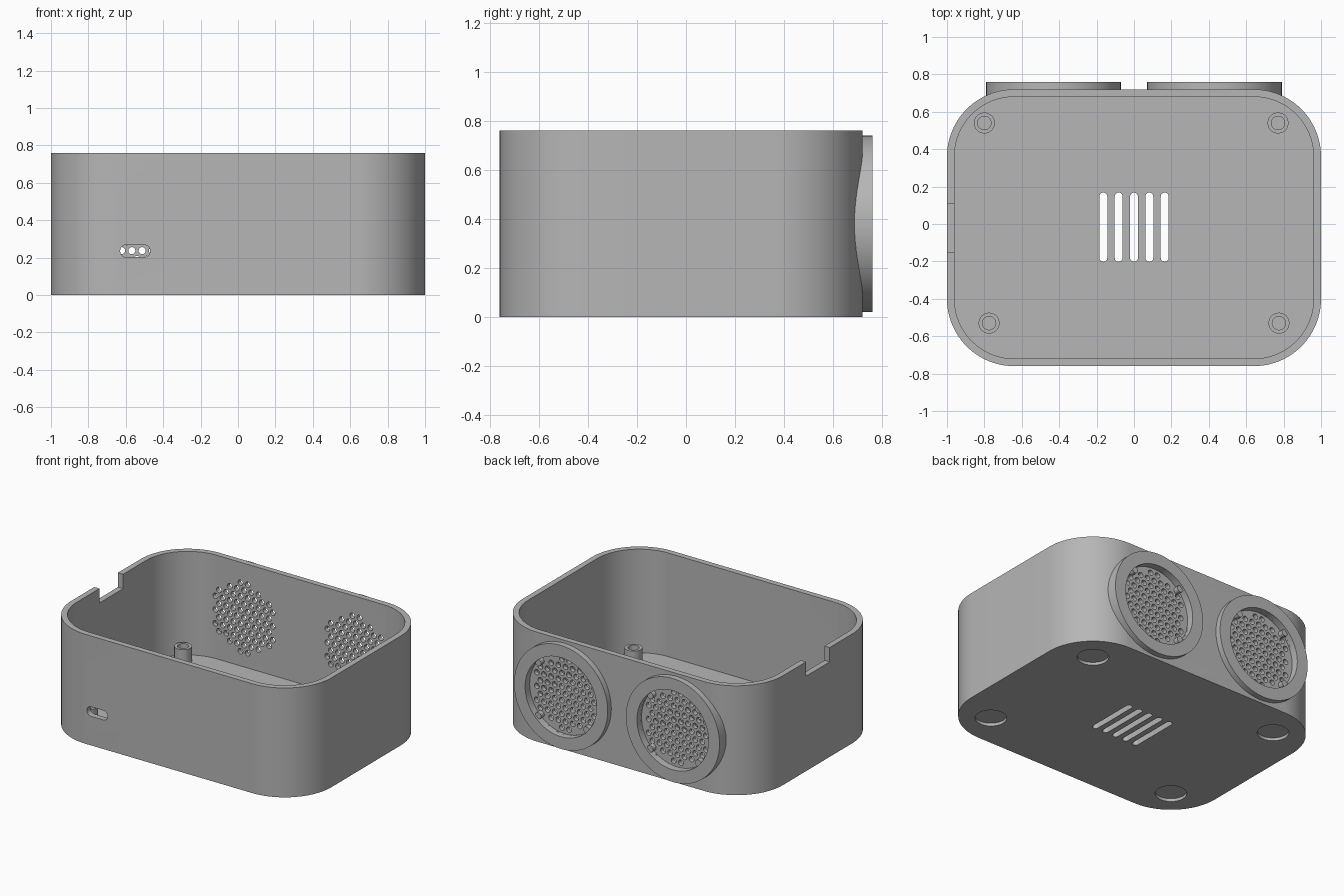
import bpy, bmesh
from math import sin, cos, pi, sqrt, hypot

if "Cube" in bpy.data.objects:
    bpy.data.objects.remove(bpy.data.objects["Cube"])

GREY = (0.47, 0.47, 0.47, 1)
grey = bpy.data.materials.new("plain grey")
grey.use_nodes = True
grey.diffuse_color = GREY
grey.node_tree.nodes["Principled BSDF"].inputs["Base Color"].default_value = GREY

WALL, FLOOR, HEIGHT, MID_Y = 0.04, 0.04, 0.76, -0.02
BACK_Y, RING_Y, RECESS_Y = 0.72, 0.76, 0.71
SPEAKER_X, SPEAKER_Z = 0.43, 0.38


def outline(cu, cv, w, h, r, seg):
    """Rounded rectangle; seg steps per corner."""
    pts = []
    for k, (su, sv) in enumerate([(1, 1), (-1, 1), (-1, -1), (1, -1)]):
        for i in range(seg + 1):
            a = (k + i / seg) * pi / 2
            pts.append((cu + su * (w / 2 - r) + r * cos(a), cv + sv * (h / 2 - r) + r * sin(a)))
    return [p for i, p in enumerate(pts) if hypot(p[0] - pts[i - 1][0], p[1] - pts[i - 1][1]) > 1e-5]


def circle(cu, cv, r, seg):
    return outline(cu, cv, 2 * r, 2 * r, r, seg)


def loop(bm, pts, t, axis):
    return [bm.verts.new((u, v, t) if axis == "z" else (u, t, v)) for u, v in pts]


def sides(bm, a, b):
    for i in range(len(a)):
        bm.faces.new((a[i - 1], a[i], b[i], b[i - 1]))


def prism(bm, pts, lo, hi, axis="z"):
    a, b = loop(bm, pts, lo, axis), loop(bm, pts, hi, axis)
    sides(bm, a, b)
    bm.faces.new(a)
    bm.faces.new(b)


def tube(bm, outer, inner, lo, hi, axis="z"):
    loops = [loop(bm, p, t, axis) for p, t in ((outer, lo), (outer, hi), (inner, hi), (inner, lo))]
    for i in range(4):
        sides(bm, loops[i - 1], loops[i])


def finish(bm, name):
    bmesh.ops.recalc_face_normals(bm, faces=bm.faces)
    mesh = bpy.data.meshes.new(name)
    bm.to_mesh(mesh)
    bm.free()
    mesh.materials.append(grey)
    obj = bpy.data.objects.new(name, mesh)
    bpy.context.collection.objects.link(obj)
    return obj


def smooth(obj):
    bpy.ops.object.select_all(action="DESELECT")
    obj.select_set(True)
    bpy.context.view_layer.objects.active = obj
    bpy.ops.object.shade_smooth_by_angle(angle=pi / 6)


# Open tray with rounded corners
bm = bmesh.new()
prism(bm, outline(0, MID_Y, 2, 1.48, 0.36, 24), 0, HEIGHT)
body = finish(bm, "case_body")

cutters = []

# Hollow interior
bm = bmesh.new()
prism(bm, outline(0, MID_Y, 2 - 2 * WALL, 1.48 - 2 * WALL, 0.36 - WALL, 24), FLOOR, 1)
cutters.append(finish(bm, "cavity_cutter"))

# Shallow speaker seats in the back wall
bm = bmesh.new()
for s in (-1, 1):
    prism(bm, circle(s * SPEAKER_X, SPEAKER_Z, 0.275, 12), RECESS_Y, 0.9, "y")
cutters.append(finish(bm, "seat_cutter"))

# Grille holes, cable slot, floor vents, foot recesses and rim notch
bm = bmesh.new()
pitch = 0.055
for s in (-1, 1):
    for row in range(-5, 6):
        for col in range(-5, 6):
            u = (col + 0.5 * (row % 2)) * pitch
            v = row * pitch * sqrt(3) / 2
            if hypot(u, v) < 0.245:
                prism(bm, circle(s * SPEAKER_X + u, SPEAKER_Z + v, 0.019, 4), 0.6, 0.74, "y")
prism(bm, outline(-0.55, 0.235, 0.16, 0.066, 0.033, 8), -0.9, -0.6, "y")
for i in range(-2, 3):
    prism(bm, outline(i * 0.082, -0.017, 0.042, 0.37, 0.021, 6), -0.1, 0.1)
for sx in (-1, 1):
    for sy in (-1, 1):
        prism(bm, circle(sx * 0.74, MID_Y + sy * 0.5, 0.1, 10), -0.1, 0.02)
prism(bm, [(-1.1, -0.15), (-0.9, -0.15), (-0.9, 0.11), (-1.1, 0.11)], HEIGHT - 0.1, 1)
cutters.append(finish(bm, "openings_cutter"))

for c in cutters:
    c.hide_render = True
    mod = body.modifiers.new(c.name, "BOOLEAN")
    mod.operation, mod.solver, mod.object = "DIFFERENCE", "EXACT", c

# Bake the cuts and drop the cutters
bpy.context.view_layer.update()
cut = bpy.data.meshes.new_from_object(body.evaluated_get(bpy.context.evaluated_depsgraph_get()))
body.modifiers.clear()
body.data = cut
for c in cutters:
    bpy.data.objects.remove(c)
smooth(body)

# Raised speaker rings with four locating pegs each
for side, s in (("right", -1), ("left", 1)):
    x = s * SPEAKER_X
    bm = bmesh.new()
    tube(bm, circle(x, SPEAKER_Z, 0.36, 16), circle(x, SPEAKER_Z, 0.275, 16), 0.685, RING_Y, "y")
    smooth(finish(bm, "speaker_ring_" + side))
    bm = bmesh.new()
    for du in (-0.185, 0.185):
        for dv in (-0.185, 0.185):
            prism(bm, circle(x + du, SPEAKER_Z + dv, 0.023, 5), RECESS_Y - 0.005, 0.745, "y")
    smooth(finish(bm, "speaker_pegs_" + side))

# Hollow screw posts on the floor
posts = [("back_right", -0.8, 0.54), ("back_left", 0.77, 0.54),
         ("front_right", -0.775, -0.53), ("front_left", 0.775, -0.53)]
for name, x, y in posts:
    bm = bmesh.new()
    tube(bm, circle(x, y, 0.056, 8), circle(x, y, 0.036, 8), FLOOR - 0.005, 0.14)
    smooth(finish(bm, "screw_post_" + name))
